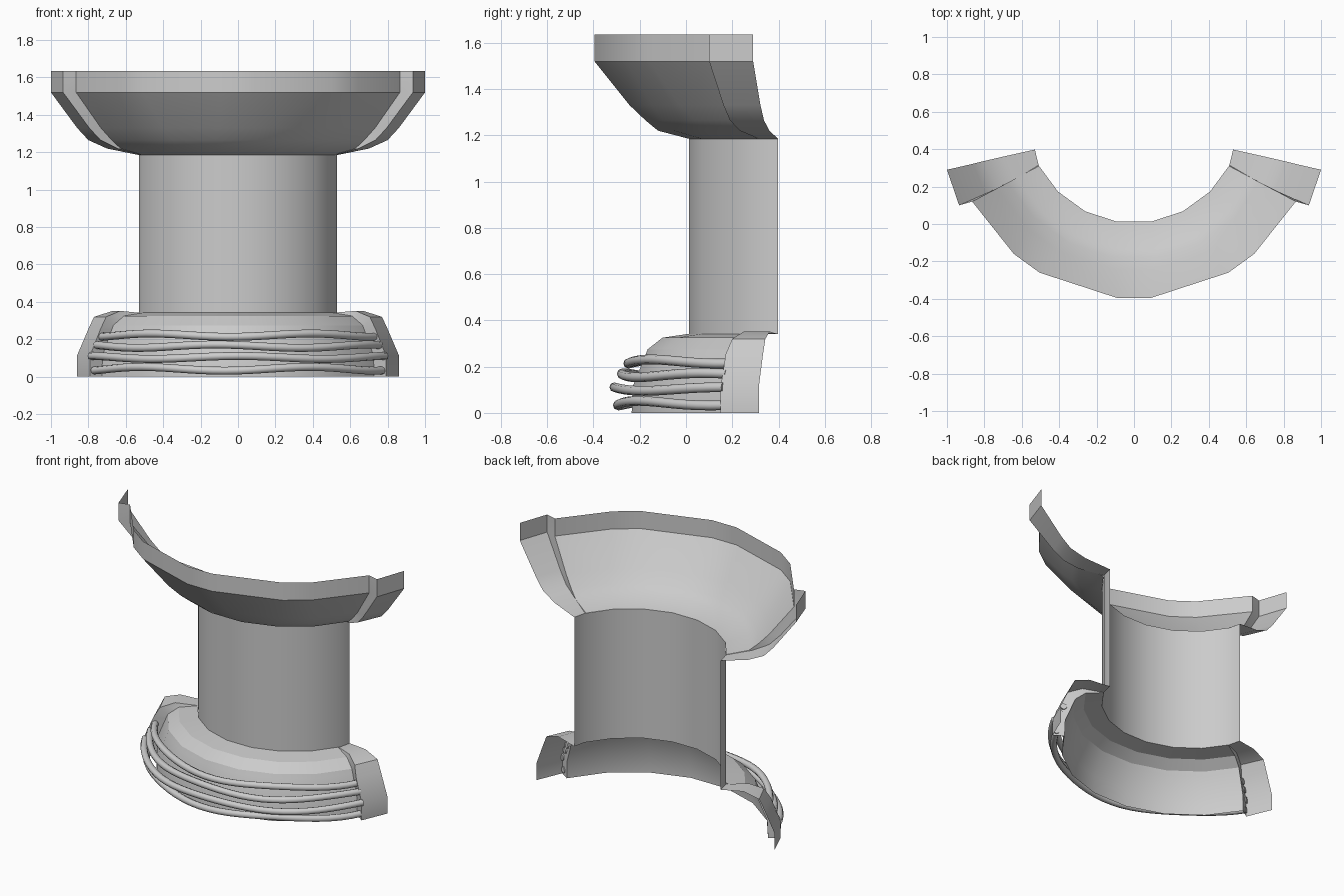
import bpy
from math import sin, cos, pi, radians

if "Cube" in bpy.data.objects:
    bpy.data.objects.remove(bpy.data.objects["Cube"])

CY = 0.58                                # centre of the round, behind the part
STEPS = (9, 27, 45, 62)                  # 20-sided column corners
RIM = (5.2, 31, 41, 62)                  # irregular corners of the wide rim


def arc(r, angles, z):
    """Right-hand half of one ring, measured from the front."""
    return [(r * sin(radians(a)), CY - r * cos(radians(a)), z) for a in angles]


def sheet(name, halves):
    """Mirror each half ring and skin the rings from bottom to top."""
    rows = [[(-x, y, z) for x, y, z in reversed(h)] + list(h) for h in halves]
    n = len(rows[0])
    faces = [(i * n + j, i * n + j + 1, (i + 1) * n + j + 1, (i + 1) * n + j)
             for i in range(len(rows) - 1) for j in range(n - 1)]
    mesh = bpy.data.meshes.new(name)
    mesh.from_pydata([p for r in rows for p in r], [], faces)
    ob = bpy.data.objects.new(name, mesh)
    bpy.context.collection.objects.link(ob)
    smooth(ob, 25)
    return ob


def smooth(ob, angle):
    bpy.ops.object.select_all(action='DESELECT')
    ob.select_set(True)
    bpy.context.view_layer.objects.active = ob
    bpy.ops.object.shade_smooth_by_angle(angle=radians(angle))


# column shaft
foot = arc(0.575, (9, 27, 45, 63), 0.34) + [(0.53, 0.398, 0.34)]
sheet("shaft", [foot, [(x, y, 1.185) for x, y, z in foot]])

# flared top: radius, height, corner angles, rib front edge, rib end edge
flare = [
    (0.575, 1.185, STEPS, (0.510, 0.315), (0.53, 0.398)),
    (0.710, 1.220, STEPS, (0.645, 0.232), (0.70, 0.360)),
    (0.765, 1.265, STEPS, (0.735, 0.190), (0.80, 0.337)),
    (0.830, 1.330, (7, 29, 43, 62), (0.795, 0.162), (0.86, 0.322)),
    (0.980, 1.520, RIM, (0.935, 0.100), (1.00, 0.290)),
    (0.980, 1.635, RIM, (0.935, 0.100), (1.00, 0.290)),
]
sheet("flared_top", [arc(r, a, z) + [(*f, z), (*e, z)] for r, z, a, f, e in flare])

# base: radius, height, rib front edge, rib end edge, rib height
base = [
    (0.825, 0.000, (0.79, 0.150), (0.86, 0.315), 0.000),
    (0.820, 0.115, (0.79, 0.150), (0.86, 0.315), 0.115),
    (0.765, 0.250, (0.735, 0.172), (0.80, 0.333), 0.255),
    (0.755, 0.275, (0.705, 0.200), (0.77, 0.343), 0.320),
    (0.690, 0.325, (0.630, 0.250), (0.67, 0.362), 0.352),
    (0.575, 0.342, (0.510, 0.315), (0.53, 0.398), 0.340),
]
sheet("base", [arc(r, STEPS, z) + [(*f, zr), (*e, zr)] for r, z, f, e, zr in base])

# four wavy cords wrapped round the base between the ribs
cords = [(0.875, 0.042, 0.010, 0.5), (0.890, 0.103, -0.008, 0.0),
         (0.858, 0.163, -0.009, 0.8), (0.830, 0.222, 0.009, 0.3)]
for k, (r, z, wave, phase) in enumerate(cords):
    curve = bpy.data.curves.new(f"cord_{k + 1}", 'CURVE')
    curve.dimensions = '3D'
    curve.bevel_depth = 0.021
    curve.bevel_resolution = 2
    curve.use_fill_caps = True
    n = 29
    line = curve.splines.new('POLY')
    line.points.add(n - 1)
    for i, p in enumerate(line.points):
        t = i / (n - 1) * 2 - 1
        a = radians(62 * t)
        p.co = (r * sin(a), CY - r * cos(a),
                z - wave * cos(2 * pi * t + phase), 1)
    ob = bpy.data.objects.new(f"cord_{k + 1}", curve)
    bpy.context.collection.objects.link(ob)
    bpy.ops.object.select_all(action='DESELECT')
    ob.select_set(True)
    bpy.context.view_layer.objects.active = ob
    bpy.ops.object.convert(target='MESH')
    smooth(bpy.context.object, 50)
